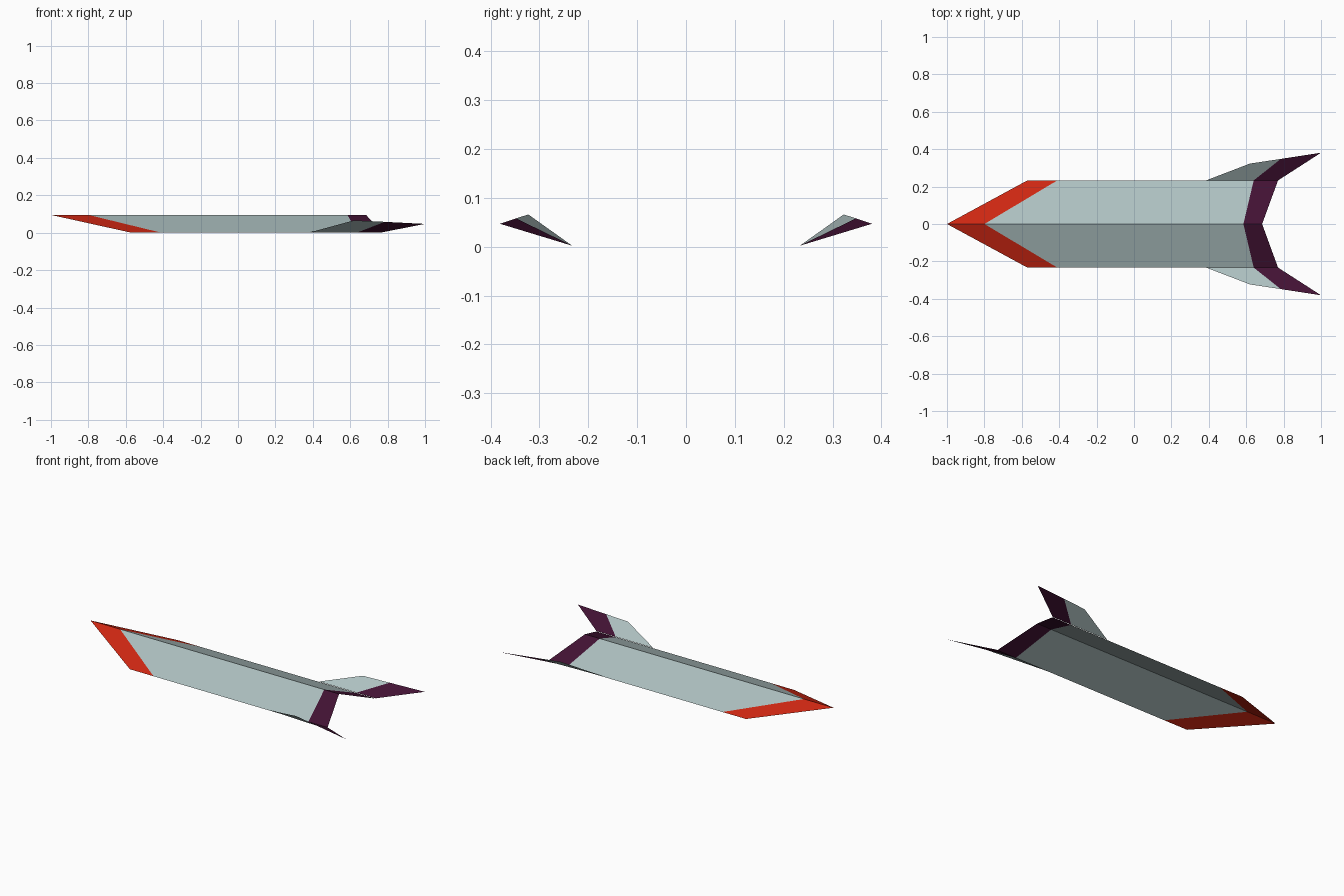
import bpy

if "Cube" in bpy.data.objects:
    bpy.data.objects.remove(bpy.data.objects["Cube"])


def material(name, rgb):
    m = bpy.data.materials.new(name)
    m.diffuse_color = (*rgb, 1)
    m.use_nodes = True
    m.node_tree.nodes["Principled BSDF"].inputs["Base Color"].default_value = m.diffuse_color
    return m


red = material("red", (0.62, 0.02, 0.006))
grey = material("pale grey green", (0.42, 0.53, 0.53))
purple = material("dark purple", (0.055, 0.006, 0.034))


def folded_sheet(name, inner, outer, mats):
    """Strip of panels between two edges, one colour each, mirrored across y = 0."""
    n = len(inner)
    faces = [(i, i + 1, n + i + 1, n + i) for i in range(n - 1)]
    me = bpy.data.meshes.new(name)
    me.from_pydata(inner + outer, [], faces)
    for i, m in enumerate(mats):
        me.materials.append(m)
        me.polygons[i].material_index = i
    ob = bpy.data.objects.new(name, me)
    bpy.context.collection.objects.link(ob)
    mod = ob.modifiers.new("mirror", 'MIRROR')
    mod.use_axis = (False, True, False)
    return ob


HALF, RIDGE = 0.233, 0.095

# Body: arrow-shaped sheet folded along its ridge, red nose and purple tail band
folded_sheet(
    "folded_body",
    [(x, 0, RIDGE) for x in (-1.0, -0.80, 0.585, 0.685)],
    [(x, HALF, 0) for x in (-0.57, -0.41, 0.64, 0.77)],
    [red, grey, purple])

# Tail fins: flared up and back from the lower edges, purple at the tips
folded_sheet(
    "tail_fins",
    [(x, HALF, 0.002) for x in (0.385, 0.64, 0.77)],
    [(0.62, 0.323, 0.066), (0.785, 0.348, 0.058), (1.0, 0.381, 0.047)],
    [grey, purple])

# Orient every panel's normal upwards
for ob in bpy.context.collection.objects:
    for p in ob.data.polygons:
        if p.normal.z < 0:
            p.flip()
    ob.data.update()
